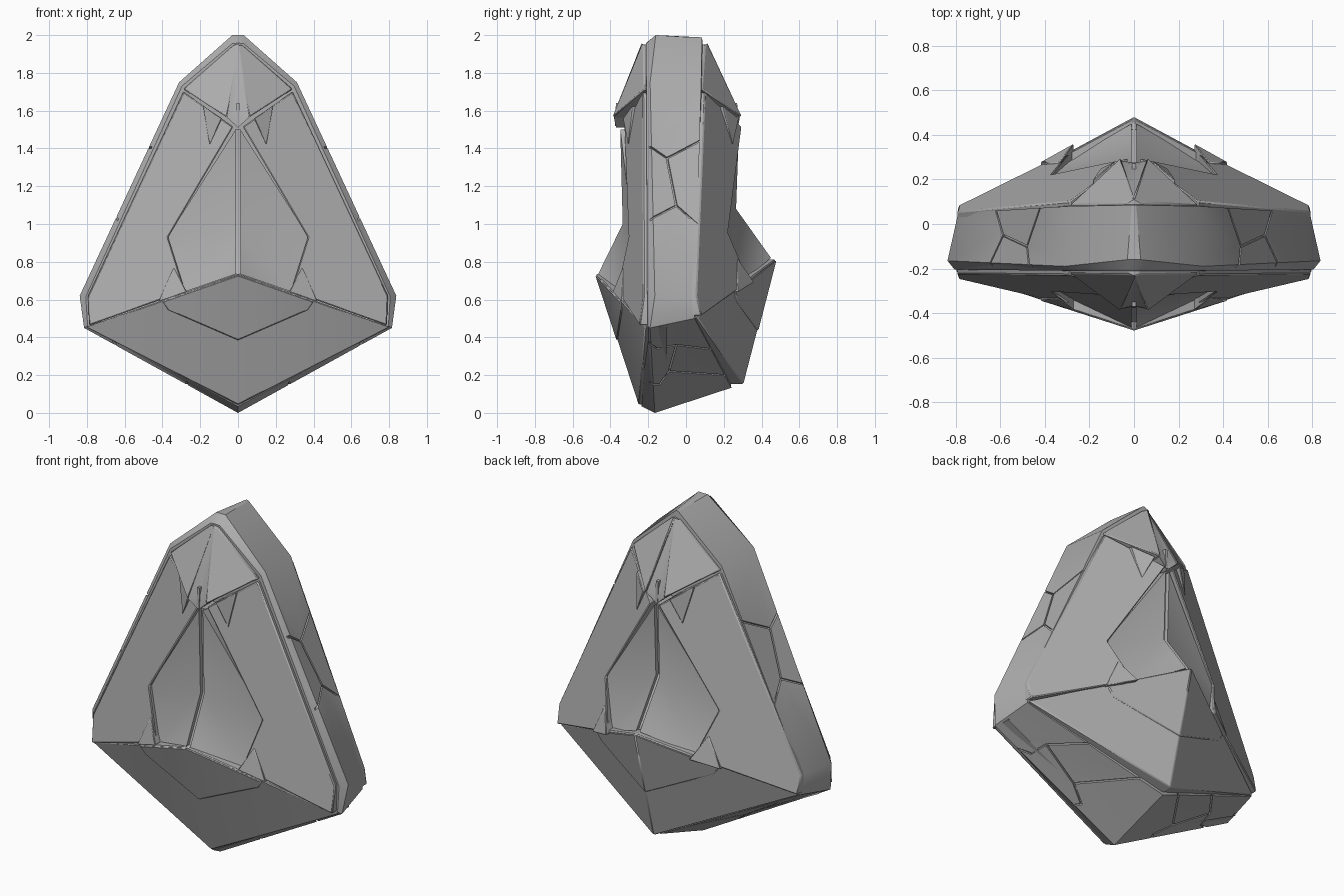
import bpy, bmesh
from mathutils import Vector, Matrix

if "Cube" in bpy.data.objects:
    bpy.data.objects.remove(bpy.data.objects["Cube"], do_unlink=True)

grey = bpy.data.materials.new("stone_grey")
grey.use_nodes = True
COLOUR = (0.42, 0.42, 0.42, 1)
grey.diffuse_color = COLOUR
grey.node_tree.nodes["Principled BSDF"].inputs["Base Color"].default_value = COLOUR


def on_plane(plane, points):
    """Fill the one None coordinate of each point so it lies on the plane."""
    a, b, c = (Vector(p) for p in plane)
    n = (b - a).cross(c - a)
    out = []
    for p in points:
        k = p.index(None)
        rest = sum(n[i] * (p[i] - a[i]) for i in range(3) if i != k)
        q = list(p)
        q[k] = a[k] - rest / n[k]
        out.append(tuple(q))
    return out


def finish(name, bm, bevel=0.0):
    bmesh.ops.mirror(bm, geom=bm.verts[:] + bm.edges[:] + bm.faces[:],
                     axis='X', merge_dist=0.0005)
    bmesh.ops.recalc_face_normals(bm, faces=bm.faces)
    mesh = bpy.data.meshes.new(name)
    bm.to_mesh(mesh)
    bm.free()
    mesh.materials.append(grey)
    obj = bpy.data.objects.new(name, mesh)
    bpy.context.collection.objects.link(obj)
    if bevel:
        mod = obj.modifiers.new("bevel", 'BEVEL')
        mod.width = bevel
        mod.limit_method = 'ANGLE'
        mod.angle_limit = 0.6
    return obj


def solid(name, points, base, faces=None, bevel=0.006):
    """Mirrored block: surface faces with walls running back to y = base."""
    bm = bmesh.new()
    verts = [bm.verts.new(p) for p in points]
    for f in faces or [range(len(points))]:
        bm.faces.new([verts[i] for i in f])
    bmesh.ops.triangulate(bm, faces=[f for f in bm.faces if len(f.verts) == 4])
    rim_edges = [e for e in bm.edges if e.is_boundary
                 and any(v.co.x > 0.001 for v in e.verts)]
    new = bmesh.ops.extrude_edge_only(bm, edges=rim_edges)["geom"]
    for v in new:
        if isinstance(v, bmesh.types.BMVert):
            v.co.y = base
    return finish(name, bm, bevel)


# Middle band: three rings of the half outline
front_ring = [(0, -.212, 1.958), (.03, -.212, 1.955), (.297, -.21, 1.73),
              (.806, -.205, .615), (.796, -.205, .46), (0, -.235, .035)]
mid_ring = [(0, -.16, 2), (.03, -.16, 2), (.312, -.19, 1.75),
            (.838, -.165, .62), (.815, -.19, .45), (0, -.165, 0)]
back_ring = [(0, .085, 1.988), (.01, .085, 1.985), (.29, .08, 1.735),
             (.79, .05, .62), (.785, .045, .5), (0, .24, .133)]
bm = bmesh.new()
rings = [[bm.verts.new(p) for p in r] for r in (front_ring, mid_ring, back_ring)]
for a, b in zip(rings, rings[1:]):
    for i in range(len(a) - 1):
        bm.faces.new((a[i], a[i + 1], b[i + 1]))
        bm.faces.new((a[i], b[i + 1], b[i]))
bmesh.ops.triangulate(bm, faces=[bm.faces.new(rings[0]), bm.faces.new(rings[2])])
band = finish("middle_band", bm)

# Seam grooves cut in the band
side_plane = (mid_ring[2], mid_ring[3], (.8, .05, .62))
under_plane = (mid_ring[5], mid_ring[4], back_ring[5])
side_seams = [[(-.22, 1.43), (-.1, 1.35), (.08, 1.44)], [(-.1, 1.35), (-.05, 1.1)],
              [(-.22, 1.01), (-.05, 1.1), (.08, .98)]]
under_seams = [[(-.22, .38), (-.15, .34), (-.05, .36), (.14, .34)],
               [(-.05, .36), (-.09, .22), (.21, .2)], [(-.09, .22), (-.14, .15), (-.22, .15)]]
bm = bmesh.new()
for plane, seams in ((side_plane, side_seams), (under_plane, under_seams)):
    a, b, c = (Vector(p) for p in plane)
    normal = (b - a).cross(c - a).normalized()
    for seam in seams:
        path = [Vector(p) for p in on_plane(plane, [(None, y, z) for y, z in seam])]
        for p, q in zip(path, path[1:]):
            along = (q - p).normalized()
            frame = Matrix((along, normal.cross(along), normal)).transposed().to_4x4()
            size = Matrix.Diagonal(((q - p).length + .008, .01, .034, 1))
            bmesh.ops.create_cube(bm, size=1,
                                  matrix=Matrix.Translation((p + q) / 2) @ frame @ size)
cutter = finish("seam_cutter", bm)
cutter.hide_render = True
cut = band.modifiers.new("seams", 'BOOLEAN')
cut.operation, cut.object, cut.solver, cut.use_self = 'DIFFERENCE', cutter, 'EXACT', True
bpy.context.view_layer.objects.active = band
bpy.ops.object.modifier_apply(modifier=cut.name)
bpy.data.objects.remove(cutter, do_unlink=True)


def face_side(tag, base, out, cheek_plane, chin_plane, head_plane, ridge, hollow, notch):
    """All blocks of the front or back; out is the outward y direction."""
    low, corner = chin_plane[0], chin_plane[1]
    lift = corner[2] - .455

    # Sloping side blocks
    outline = [(.289, 1.7), (.794, .62), (.788, corner[2] + .008), (.28, .645 + lift),
               (.37, .93 + lift / 2), (.025, 1.515)]
    solid(tag + "_cheek", on_plane(cheek_plane, [(x, None, z) for x, z in outline]), base)

    # Lower block with a thin raised panel
    solid(tag + "_chin", chin_plane, base)
    panel = [(0, low[2] - .008), (.4, .59 + lift), (.37, .545 + lift), (0, .385 + lift)]
    pts = on_plane(chin_plane, [(x, None, z) for x, z in panel])
    solid(tag + "_chin_panel", [(x, y + out * .006, z) for x, y, z in pts], base, bevel=.005)

    # Upper block, with a shallow notch and rib down its middle
    outline = [(0, 1.95), (.025, 1.945), (.289, 1.714), (.06, 1.565)]
    solid(tag + "_head", on_plane(head_plane, [(x, None, z) for x, z in outline]), base)
    solid(tag + "_head_notch", notch, base, [(0, 1, 2), (1, 3, 2)], bevel=0)
    x, y, z = notch[2]
    solid(tag + "_notch_rib", [(0, y + out * .006, z + .04), (.008, y + out * .006, z + .04),
                               (.008, y + out * .012, z - .08), (0, y + out * .012, z - .08)],
          base, bevel=0)

    # Central hollow, split by a narrow slit
    s = .012
    pts = [(s, y, z) for y, z in ridge] + hollow
    solid(tag + "_hollow", pts, base, [(0, 3, 1), (1, 3, 4), (1, 4, 2)], bevel=0)
    floor = [(x, y - out * .025, z) for y, z in ridge for x in (0, s + .004)]
    solid(tag + "_slit_floor", floor, base, [(0, 1, 3, 2), (2, 3, 5, 4)], bevel=0)

    # Small wedges lying on the side blocks: x, z and height above the block
    upper = [(.085, 1.56, .03), (.185, 1.625, .02), (.15, 1.42, .004)]
    lower = [(.34, .77 + lift, .003), (.42, .59 + lift, .012), (.27, .64 + lift, .02)]
    for name, wedge in (("upper", upper), ("lower", lower)):
        pts = on_plane(cheek_plane, [(x, None, z) for x, z, h in wedge])
        solid(tag + "_" + name + "_wedge",
              [(p[0], p[1] + out * w[2], p[2]) for p, w in zip(pts, wedge)], base, bevel=.004)


face_side("front", -.1, -1,
          [(.295, -.225, 1.725), (.8, -.225, .61), (.28, -.365, .65)],
          [(0, -.477, .737), (.802, -.218, .455), (0, -.25, .042)],
          [(0, -.235, 1.95), (.29, -.225, 1.71), (.06, -.385, 1.58)],
          [(-.348, 1.5), (-.335, 1.0), (-.465, .735)],
          [(.375, -.28, .93), (.285, -.335, .64)],
          [(0, -.24, 1.93), (.06, -.382, 1.565), (0, -.365, 1.6), (0, -.37, 1.51)])

face_side("back", 0, 1,
          [(.3, .088, 1.735), (.79, .058, .62), (.28, .345, .65)],
          [(0, .477, .815), (.783, .06, .505), (0, .305, .15)],
          [(0, .105, 1.965), (.285, .09, 1.71), (.06, .285, 1.59)],
          [(.28, 1.5), (.265, 1.08), (.45, .82)],
          [(.375, .21, .95), (.285, .29, .69)],
          [(0, .12, 1.93), (.06, .285, 1.565), (0, .265, 1.6), (0, .275, 1.51)])

# Crisp edges on the blocks, soft folds in the hollows
for angle, soft in ((.5, False), (1.1, True)):
    bpy.ops.object.select_all(action='DESELECT')
    for obj in bpy.context.scene.objects:
        if obj.type == 'MESH' and obj.name.endswith("hollow") == soft:
            obj.select_set(True)
            bpy.context.view_layer.objects.active = obj
    bpy.ops.object.shade_smooth_by_angle(angle=angle)
